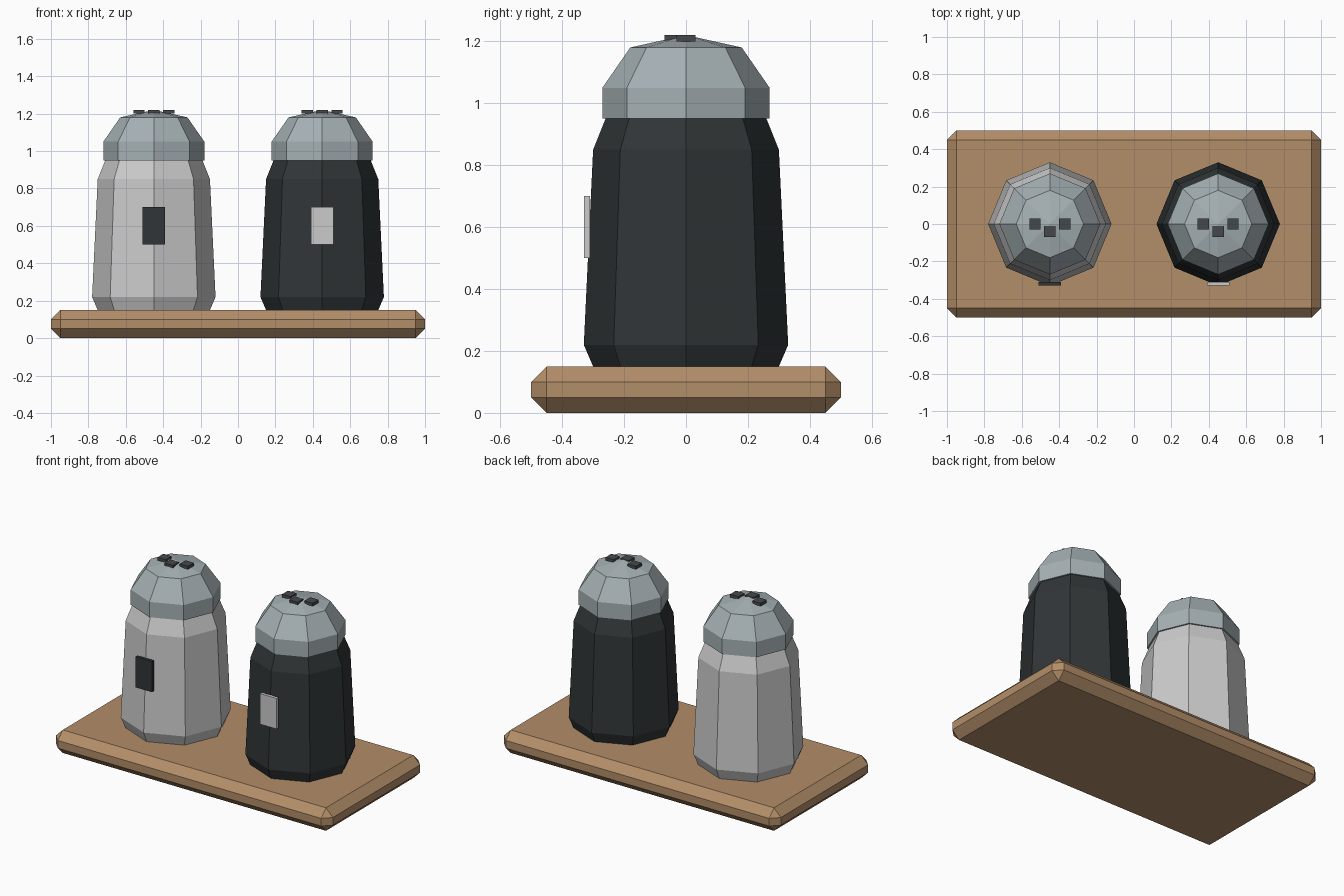
import bpy, bmesh
from math import cos, sin, pi

if "Cube" in bpy.data.objects:
    bpy.data.objects.remove(bpy.data.objects["Cube"])


def material(name, rgb):
    m = bpy.data.materials.new(name)
    m.diffuse_color = (*rgb, 1)
    m.use_nodes = True
    m.node_tree.nodes["Principled BSDF"].inputs["Base Color"].default_value = m.diffuse_color
    return m


WOOD = material("wood", (0.45, 0.27, 0.14))
WHITE = material("white_ceramic", (0.75, 0.75, 0.78))
DARK = material("dark_ceramic", (0.03, 0.036, 0.038))
METAL = material("metal", (0.38, 0.44, 0.46))
HOLE = material("hole", (0.06, 0.065, 0.07))


def finish(name, bm, mat, loc):
    bmesh.ops.recalc_face_normals(bm, faces=bm.faces)
    me = bpy.data.meshes.new(name)
    bm.to_mesh(me)
    bm.free()
    me.materials.append(mat)
    ob = bpy.data.objects.new(name, me)
    ob.location = loc
    bpy.context.collection.objects.link(ob)
    return ob


def box(name, size, loc, mat, bevel=0):
    bm = bmesh.new()
    bmesh.ops.create_cube(bm, size=1)
    bmesh.ops.scale(bm, vec=size, verts=bm.verts)
    if bevel:
        bmesh.ops.bevel(bm, geom=bm.edges[:], offset=bevel, segments=1,
                        affect='EDGES', profile=0.5)
    return finish(name, bm, mat, loc)


def lathe(name, profile, loc, mat, apex=None, sides=8):
    """Stack of octagonal rings, closed below, closed above flat or to an apex."""
    bm = bmesh.new()
    rings = [[bm.verts.new((r * cos(2 * pi * i / sides), r * sin(2 * pi * i / sides), z))
              for i in range(sides)] for r, z in profile]
    for a, b in zip(rings, rings[1:]):
        for i in range(sides):
            j = (i + 1) % sides
            bm.faces.new((a[i], a[j], b[j], b[i]))
    bm.faces.new(rings[0][::-1])
    top = rings[-1]
    if apex is None:
        bm.faces.new(top)
    else:
        tip = bm.verts.new((0, 0, apex))
        for i in range(sides):
            bm.faces.new((top[i], top[(i + 1) % sides], tip))
    return finish(name, bm, mat, loc)


# Tray
box("tray", (2, 1, 0.15), (0, 0, 0.075), WOOD, bevel=0.05)

# Two shakers with contrasting labels
for kind, x, body, label in (("salt", -0.45, WHITE, DARK), ("pepper", 0.45, DARK, WHITE)):
    lathe(kind + "_body", [(0.30, 0.15), (0.33, 0.22), (0.30, 0.85), (0.26, 0.95)],
          (x, 0, 0), body)
    lathe(kind + "_cap", [(0.27, 0.95), (0.27, 1.05), (0.18, 1.18)],
          (x, 0, 0), METAL, apex=1.22)
    box(kind + "_label", (0.12, 0.02, 0.20), (x, -0.32, 0.60), label)
    # Pour holes
    for n, (dx, dy) in enumerate(((-0.08, 0), (0.08, 0), (0, -0.04)), 1):
        box(f"{kind}_hole_{n}", (0.06, 0.06, 0.02), (x + dx, dy, 1.21), HOLE)
